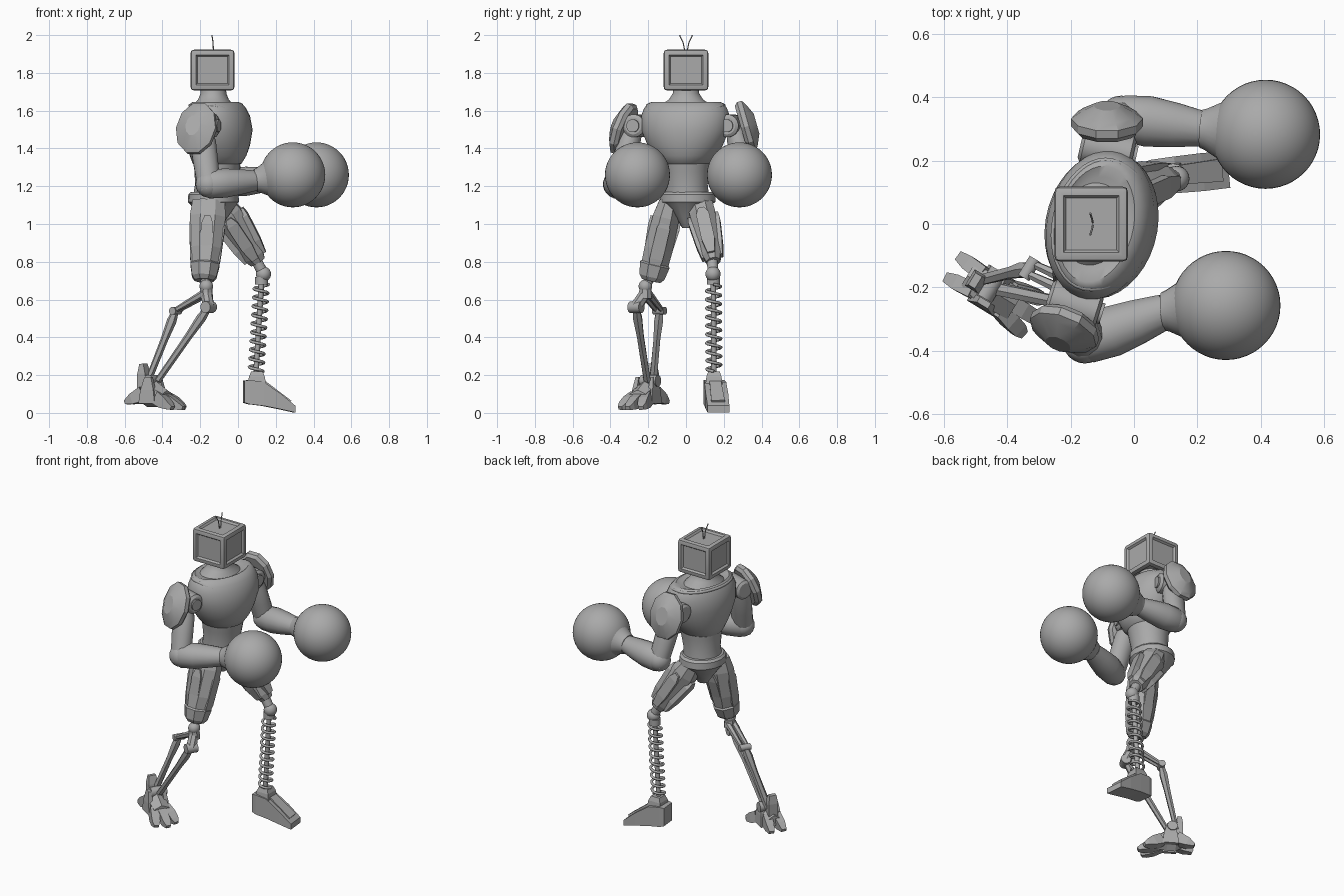
import bpy, bmesh
from math import cos, sin, pi, radians
from mathutils import Vector as V

cube = bpy.data.objects.get("Cube")
if cube:
    bpy.data.objects.remove(cube)

GREY = (0.40, 0.40, 0.40, 1)
mat = bpy.data.materials.new("plain grey")
mat.use_nodes = True
mat.diffuse_color = GREY
mat.node_tree.nodes["Principled BSDF"].inputs["Base Color"].default_value = GREY


def add(name, data):
    ob = bpy.data.objects.new(name, data)
    bpy.context.collection.objects.link(ob)
    data.materials.append(mat)
    return ob


def finish(name, bm, angle):
    bmesh.ops.recalc_face_normals(bm, faces=bm.faces)
    me = bpy.data.meshes.new(name)
    bm.to_mesh(me)
    bm.free()
    ob = add(name, me)
    if angle:
        bpy.ops.object.select_all(action='DESELECT')
        ob.select_set(True)
        bpy.context.view_layer.objects.active = ob
        bpy.ops.object.shade_smooth_by_angle(angle=radians(angle))
    return ob


def loft(name, a, b, rings, sides=8, hint=(0, 1, 0), angle=0, bevel=0):
    """Skin rings (t, half_u, half_v, shift_u, shift_v) along a to b; u follows hint."""
    a, b = V(a), V(b)
    w = (b - a).normalized()
    u = V(hint)
    u = (u - w * u.dot(w)).normalized()
    v = w.cross(u)
    k = 1 / cos(pi / sides)
    bm = bmesh.new()
    loops = []
    for t, ru, rv, *shift in rings:
        su, sv = shift or (0, 0)
        c = a.lerp(b, t) + u * su + v * sv
        angs = [(i + 0.5) * 2 * pi / sides for i in range(sides)]
        loops.append([bm.verts.new(c + u * ru * k * cos(q) + v * rv * k * sin(q)) for q in angs])
    for lo, hi in zip(loops, loops[1:]):
        for i in range(sides):
            j = (i + 1) % sides
            bm.faces.new((lo[i], lo[j], hi[j], hi[i]))
    bm.faces.new(loops[0][::-1])
    bm.faces.new(loops[-1])
    if bevel:
        bmesh.ops.bevel(bm, geom=bm.edges[:], offset=bevel, segments=1, affect='EDGES')
    return finish(name, bm, angle)


def rod(name, a, b, r0, r1=None, sides=12, hint=(0.1, 1, 0)):
    r1 = r1 or r0
    return loft(name, a, b, [(0, r0, r0), (1, r1, r1)], sides, hint, 40)


def ball(name, c, r, seg=24):
    bm = bmesh.new()
    bmesh.ops.create_uvsphere(bm, u_segments=seg, v_segments=seg // 2, radius=r)
    bmesh.ops.translate(bm, vec=V(c), verts=bm.verts)
    return finish(name, bm, 60)


def tube(name, pts, r, cyclic=False):
    cu = bpy.data.curves.new(name, 'CURVE')
    cu.dimensions = '3D'
    cu.bevel_depth = r
    cu.bevel_resolution = 2
    cu.use_fill_caps = True
    sp = cu.splines.new('POLY')
    sp.points.add(len(pts) - 1)
    for p, q in zip(sp.points, pts):
        p.co = (*q, 1)
    sp.use_cyclic_u = cyclic
    sp.use_smooth = True
    return add(name, cu)


# Head: chamfered box with recessed panels and two antennae
bm = bmesh.new()
bmesh.ops.create_cube(bm, size=1)
bmesh.ops.scale(bm, vec=(0.232, 0.236, 0.215), verts=bm.verts)
bmesh.ops.bevel(bm, geom=bm.edges[:], offset=0.018, segments=2, affect='EDGES', profile=0.6)
panels = [f for f in bm.faces if f.calc_area() > 0.03]
bmesh.ops.inset_individual(bm, faces=panels, thickness=0.014, depth=0)
bmesh.ops.inset_individual(bm, faces=panels, thickness=0.012, depth=-0.012)
bmesh.ops.translate(bm, vec=(-0.135, 0, 1.815), verts=bm.verts)
finish("head", bm, 25)
for s in (-1, 1):
    tube("antenna", [(-0.13, s * 0.005, 1.91), (-0.132, s * 0.015, 1.96), (-0.138, s * 0.034, 2.0)], 0.003)

# Torso, turned slightly toward its right
FWD, LEFT = V((0.974, -0.225, 0)), V((0.225, 0.974, 0))
MID = V((-0.12, 0, 0))
loft("neck", (-0.13, 0, 1.58), (-0.13, 0, 1.74),
     [(0, .13, .17), (.3, .105, .135), (.5, .08, .09), (.7, .068, .07), (1, .066, .066)], 28, FWD, 50)
loft("chest", (-0.12, 0, 1.30), (-0.12, 0, 1.66),
     [(0, .10, .10), (.06, .13, .13, .01, 0), (.17, .148, .165, .015, 0), (.32, .163, .20, .018, 0),
      (.55, .176, .235, .018, 0), (.76, .166, .237, .013, 0), (.87, .148, .222, .01, 0),
      (.94, .132, .203, .005, 0), (.96, .118, .185, 0, 0), (.92, .10, .15, 0, 0)], 36, FWD, 45)
rim = []
for i in range(40):
    q = i * pi / 20
    f = max(0, cos(q))
    p = MID + FWD * (0.005 + cos(q) * (0.166 if f else 0.135)) + LEFT * 0.205 * sin(q)
    rim.append((p.x, p.y, 1.628 - 0.07 * f * f))
tube("collar_rim", rim, 0.009, True)
loft("waist", (-0.125, 0.005, 1.12), (-0.11, 0, 1.34),
     [(0, .115, .12), (.4, .108, .112), (.75, .118, .122), (1, .125, .13)], 28, FWD, 50)
loft("pelvis", (-0.13, 0.01, 0.98), (-0.13, 0.01, 1.17),
     [(0, .035, .03), (.3, .075, .06), (.65, .12, .125), (.72, .132, .145), (.93, .130, .142), (1, .118, .128)],
     16, FWD, 30)

# Arms: joint, upper arm, pad, forearm and round glove
ARMS = {
    "left": dict(sh=V((-0.085, 0.235, 1.52)), el=V((-0.04, 0.335, 1.22)), pad=V((-0.085, 0.335, 1.52)),
                 out=V((0.0, 0.95, 0.27)), glove=V((0.415, 0.283, 1.26)), wrist=V((0.22, 0.30, 1.24))),
    "right": dict(sh=V((-0.19, -0.255, 1.52)), el=V((-0.155, -0.37, 1.21)), pad=V((-0.225, -0.345, 1.51)),
                  out=V((-0.36, -0.86, 0.34)), glove=V((0.29, -0.257, 1.26)), wrist=V((0.10, -0.275, 1.23))),
}
for side, a in ARMS.items():
    sh, el, out, pad = a["sh"], a["el"], a["out"].normalized(), a["pad"]
    fwd = FWD if side == "left" else V((0.95, -0.3, 0))
    loft(side + "_shoulder_joint", sh - fwd * 0.085, sh + fwd * 0.085,
         [(0, .045, .045), (.06, .06, .06), (.94, .06, .06), (1, .045, .045)], 20, (0, 0, 1), 25)
    rod(side + "_joint_cap", sh + fwd * 0.08, sh + fwd * 0.095, 0.034, sides=20, hint=(0, 0, 1))
    flat_out = V((out.x, out.y, 0))
    rod(side + "_shoulder_stub", sh - flat_out * 0.06, pad, 0.05, 0.045)
    loft(side + "_upper_arm", sh + flat_out * 0.02, el,
         [(0, .05, .045), (.3, .068, .06), (.6, .066, .058), (.9, .062, .06), (1.12, .058, .056)],
         12, (1, 0, 0), 35)
    loft(side + "_shoulder_pad", pad - out * 0.045, pad + out * 0.04,
         [(0, .122, .092), (.2, .138, .108), (.5, .138, .108), (.7, .112, .085), (1, .055, .04)],
         10, (0, 0, 1), 20)
    tube_pts = [pad + out * 0.005 + V((0, 0, 0.137)) - out * 0.01, pad + out * 0.045, pad - V((0, 0, 0.125))]
    # Elbow and tapering forearm that flares into the glove
    wr = a["wrist"]
    ball(side + "_elbow", el, 0.07)
    loft(side + "_forearm", el - (wr - el) * 0.12, wr,
         [(0, .05, .055), (.12, .072, .075), (.4, .08, .077), (.7, .07, .066), (1, .055, .052)],
         16, (0, 1, 0), 40)
    loft(side + "_glove_cuff", wr - (a["glove"] - wr) * 0.04, a["glove"],
         [(0, .06, .06), (.08, .066, .066), (.3, .09, .09), (.5, .125, .125), (.6, .12, .12)], 28, (0, 1, 0), 50)
    ball(side + "_glove", a["glove"], 0.172, 48)


# Thighs: faceted shells with raised plates and a knee ball
def thigh(name, a, b, rings, ball_at, r):
    loft(name + "_thigh", a, b, rings, 8, (1, 0, 0))
    a, b = V(a), V(b)
    w = (b - a).normalized()
    u = (V((1, 0, 0)) - w * w.x).normalized()
    v = w.cross(u)
    for d, wide in ((u, .035), (-u, .035), (v, .032), (-v, .032)):
        off = 0.056 if abs(d.dot(u)) > 0.5 else 0.046
        lo, hi = a.lerp(b, .22) + d * (off + .022), a.lerp(b, .93) + d * off
        loft(name + "_thigh_plate", lo, hi, [(0, .014, .016), (.15, .02, wide), (.7, .018, wide), (1, .01, .02)],
             4, d)
    ball(name + "_knee", ball_at, r)
    rod(name + "_knee_pin", a.lerp(b, .9), ball_at, r * 0.7)


thigh("left", (-0.095, 0.075, 1.11), (0.105, 0.145, 0.80),
      [(0, .06, .065), (.2, .078, .068), (.6, .066, .058), (.9, .055, .048), (1, .042, .036)],
      (0.135, 0.143, 0.735), 0.04)
thigh("right", (-0.155, -0.085, 1.12), (-0.18, -0.185, 0.70),
      [(0, .085, .055), (.2, .095, .07), (.6, .085, .075), (.78, .07, .072), (.8, .077, .08), (.95, .065, .068),
       (1, .05, .05)], (-0.168, -0.215, 0.67), 0.036)

# Left shin: coil spring around a rod
top, foot = V((0.125, 0.145, 0.70)), V((0.095, 0.148, 0.21))
coil = []
for i in range(10 * 16 + 1):
    q = i * pi / 8
    coil.append(top.lerp(foot, 0.04 + 0.94 * i / 160) + V((cos(q), sin(q), 0)) * 0.038)
tube("left_shin_spring", coil, 0.008)
rod("left_shin_rod", top, foot, 0.014)
rod("left_spring_seat", top + V((0, 0, 0.02)), top - V((0, 0, 0.02)), 0.034)

# Left foot: wedge with ankle block and raised top plate
loft("left_foot", (0.03, 0.145, 0), (0.298, 0.172, 0),
     [(0, .048, .058, 0, .112), (.1, .055, .064, 0, .11), (.38, .058, .063, 0, .10),
      (.7, .06, .042, 0, .062), (1, .058, .018, 0, .02)], 4)
loft("left_foot_plate", (0.13, 0.154, 0.165), (0.275, 0.17, 0.06), [(0, .03, .012), (1, .036, .008)], 4)
loft("left_ankle", (0.10, 0.148, 0.15), (0.10, 0.148, 0.22), [(0, .048, .045), (.6, .042, .04), (1, .03, .03)],
     4, (1, 0, 0))

# Right shin: two bars hung from a split knee
HEAD, SIDE = V((0.85, -0.52, 0)), V((0.52, 0.85, 0))
knee, ankle = V((-0.168, -0.215, 0.635)), V((-0.45, -0.19, 0.17))
front, back = V((-0.155, -0.265, 0.56)), V((-0.33, -0.14, 0.54))
rod("right_knee_block", knee + V((0, 0, 0.03)), knee - V((0, 0, 0.03)), 0.03, 0.035, 8)
for s in (-1, 1):
    o = SIDE * s * 0.018
    rod("right_knee_link", knee + o, back + o, 0.018, 0.011, 6)
rod("right_front_link", knee, front, 0.028, 0.03, 8)
for name, p in (("front", front), ("back", back)):
    rod(f"right_{name}_hinge", p - SIDE * 0.035, p + SIDE * 0.035, 0.03 if name == "front" else 0.02, hint=(0, 0, 1))
    loft(f"right_{name}_shin_bar", p, ankle + HEAD * (0.03 if name == "front" else -0.03),
         [(0, .014, .018), (.15, .022, .024), (.4, .017, .018), (1, .013, .02)], 6, HEAD, 20)

# Right foot: hub, spread toes, heel claws and spur
hub = V((-0.45, -0.21, 0.10))
loft("right_foot_hub", hub - HEAD * 0.09, hub + HEAD * 0.09,
     [(0, .035, .03), (.3, .05, .06), (.6, .055, .06), (1, .05, .035, 0, -.02)], 6, SIDE)
rod("right_ankle", ankle - SIDE * 0.05, ankle + SIDE * 0.05, 0.03, sides=10, hint=(0, 0, 1))
for s in (-1, 0, 1):
    base = hub + HEAD * 0.05 + SIDE * s * 0.04 - V((0, 0, 0.02))
    tip = hub + HEAD * (0.19 - 0.03 * abs(s)) + SIDE * s * 0.065 - V((0, 0, 0.075))
    loft("right_toe", base, tip, [(0, .022, .035), (.45, .026, .032), (.8, .024, .02), (1, .014, .01)], 4, SIDE)
for s in (-1, 1):
    base = hub - HEAD * 0.04 + SIDE * s * 0.03
    loft("right_heel_claw", base, hub - HEAD * 0.145 + SIDE * s * 0.04 - V((0, 0, 0.045)),
         [(0, .025, .04), (.6, .024, .028), (1, .016, .01)], 4, SIDE)
    loft("right_side_guard", hub + SIDE * s * 0.055 - V((0, 0, 0.05)), hub + SIDE * s * 0.045 + V((0, 0, 0.09)),
         [(0, .05, .012), (.5, .04, .014), (1, .02, .01)], 4, HEAD)
loft("right_heel_spur", hub - HEAD * 0.05 + V((0, 0, 0.03)), hub - HEAD * 0.06 + V((0, 0, 0.16)),
     [(0, .03, .03), (.6, .03, .024), (1, .022, .012)], 4, SIDE)
